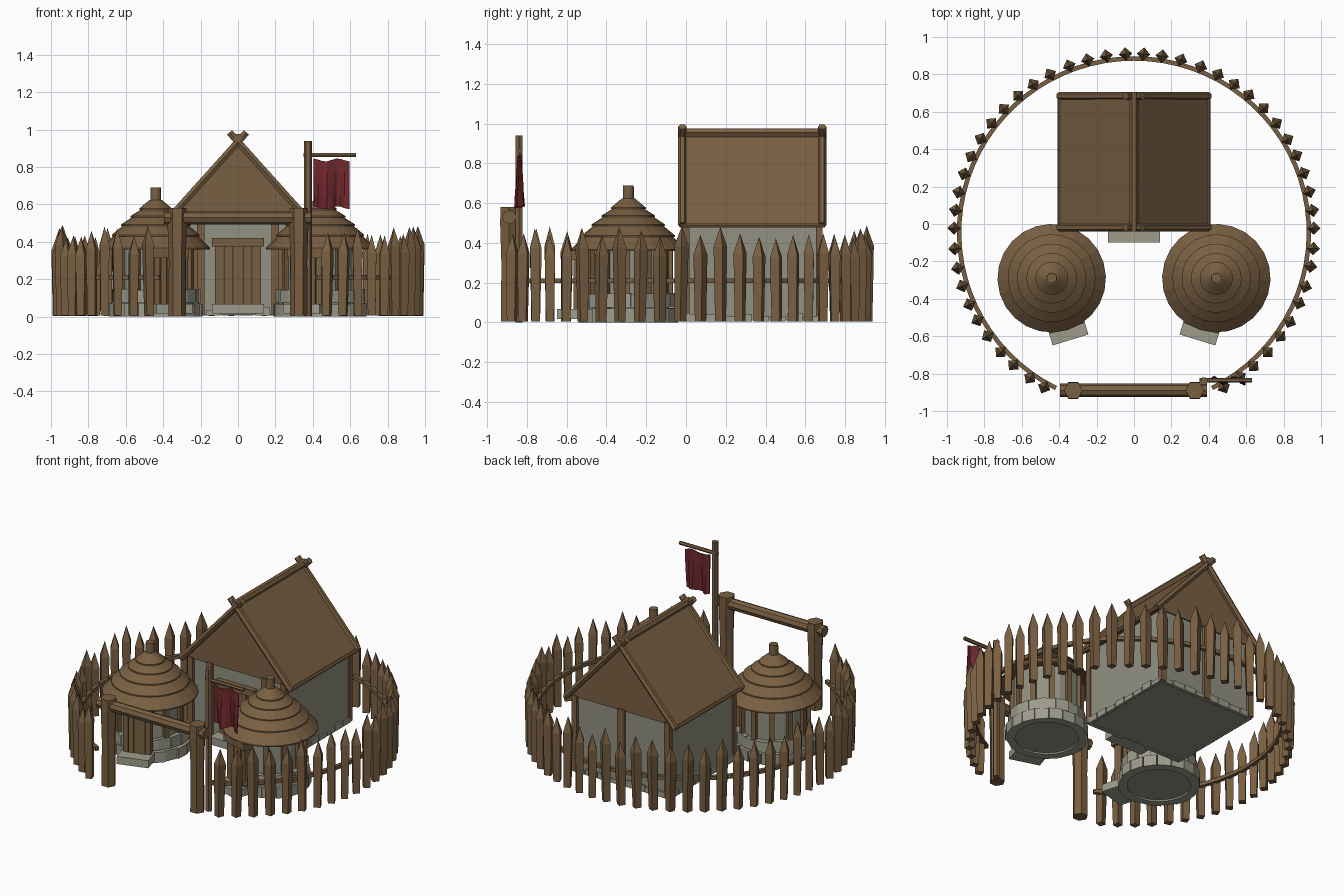
import bpy, bmesh, math, random
from mathutils import Matrix, Vector

if "Cube" in bpy.data.objects:
    bpy.data.objects.remove(bpy.data.objects["Cube"])

random.seed(4)


def material(name, rgb):
    m = bpy.data.materials.new(name)
    m.diffuse_color = (*rgb, 1)
    m.use_nodes = True
    m.node_tree.nodes["Principled BSDF"].inputs["Base Color"].default_value = m.diffuse_color
    return m


WOOD = material("brown wood", (0.19, 0.115, 0.054))
STONE = material("pale stone", (0.34, 0.335, 0.265))
WALL = material("grey plaster", (0.29, 0.285, 0.225))
RED = material("dark red cloth", (0.17, 0.022, 0.028))


def finish(bm, name, mat):
    bmesh.ops.recalc_face_normals(bm, faces=bm.faces)
    me = bpy.data.meshes.new(name)
    bm.to_mesh(me)
    bm.free()
    me.materials.append(mat)
    ob = bpy.data.objects.new(name, me)
    bpy.context.collection.objects.link(ob)
    return ob


def lathe(bm, profile, n, mat=Matrix()):
    """Closed turned solid from (radius, height) pairs."""
    rings = []
    for r, z in profile:
        if r == 0:
            rings.append([bm.verts.new(mat @ Vector((0, 0, z)))])
        else:
            rings.append([bm.verts.new(mat @ Vector((r * math.cos(math.tau * i / n),
                          r * math.sin(math.tau * i / n), z))) for i in range(n)])
    for a, b in zip(rings, rings[1:]):
        for i in range(n):
            j = (i + 1) % n
            if len(b) == 1:
                bm.faces.new((a[i], a[j], b[0]))
            else:
                bm.faces.new((a[i], a[j], b[j], b[i]))
    for ring in (rings[0], rings[-1]):
        if len(ring) > 2:
            bm.faces.new(ring)


def box(bm, lo, hi, mat=Matrix()):
    size = Vector(hi) - Vector(lo)
    mid = (Vector(hi) + Vector(lo)) / 2
    bmesh.ops.create_cube(bm, size=1, matrix=mat @ Matrix.Translation(mid) @ Matrix.Diagonal((*size, 1)))


def pole(bm, p, q, r, n=6):
    p, q = Vector(p), Vector(q)
    d = q - p
    m = Matrix.Translation(p) @ d.to_track_quat('Z', 'Y').to_matrix().to_4x4()
    lathe(bm, [(r, 0), (r, d.length)], n, m)


def prism(bm, outline, y0, y1):
    """Extrude an (x, z) outline along y."""
    a = [bm.verts.new((x, y0, z)) for x, z in outline]
    b = [bm.verts.new((x, y1, z)) for x, z in outline]
    bm.faces.new(a)
    bm.faces.new(b)
    for i in range(len(a)):
        j = (i + 1) % len(a)
        bm.faces.new((a[i], a[j], b[j], b[i]))


def spin(x, y, angle):
    return Matrix.Translation((x, y, 0)) @ Matrix.Rotation(angle, 4, 'Z')


# Palisade: pointed stakes and a thin rail, open at the front
CY, STEP = -0.045, math.radians(6.14)
bm = bmesh.new()
for k in range(50):
    a = math.pi / 2 + (k - 24.5) * STEP
    m = spin(0.962 * math.cos(a), CY + 0.955 * math.sin(a), a + random.uniform(-0.1, 0.1))
    m = m @ Matrix.Rotation(random.uniform(-0.02, 0.02), 4, 'X')
    top = random.uniform(0.42, 0.49)
    lathe(bm, [(0.029, 0.005), (0.036, top - 0.1), (0, top)], 4, m)
finish(bm, "palisade_stakes", WOOD)

bm = bmesh.new()
rows = []
for k in range(65):
    a = math.pi / 2 + (k / 64 - 0.5) * 50 * STEP
    c, s = math.cos(a), math.sin(a)
    rows.append([bm.verts.new(((0.935 + dr) * c, CY + (0.93 + dr) * s, 0.21 + dz))
                 for dr, dz in ((-0.012, -0.012), (0.012, -0.012), (0.012, 0.012), (-0.012, 0.012))])
for p, q in zip(rows, rows[1:]):
    for i in range(4):
        bm.faces.new((p[i], p[(i + 1) % 4], q[(i + 1) % 4], q[i]))
bm.faces.new(rows[0])
bm.faces.new(rows[-1])
finish(bm, "palisade_rail", WOOD)

# Gate: two thick posts and a crossbeam
bm = bmesh.new()
for s in (-1, 1):
    lathe(bm, [(0.047, 0.005), (0.045, 0.3), (0.052, 0.5), (0.05, 0.58)], 6, spin(s * 0.325, -0.89, 0))
finish(bm, "gate_posts", WOOD)
bm = bmesh.new()
pole(bm, (-0.395, -0.89, 0.53), (0.39, -0.89, 0.53), 0.036, 8)
finish(bm, "gate_beam", WOOD)

# Banner on its mast
bm = bmesh.new()
pole(bm, (0.375, -0.84, 0), (0.375, -0.84, 0.94), 0.021)
pole(bm, (0.35, -0.835, 0.865), (0.63, -0.835, 0.865), 0.012)
finish(bm, "banner_mast", WOOD)
bm = bmesh.new()
bmesh.ops.create_grid(bm, x_segments=8, y_segments=4, size=0.5)
for v in bm.verts:
    u, w = v.co.x, v.co.y
    v.co = (0.5 + u * 0.19, -0.838 + (0.006 + 0.018 * (0.5 - w)) * math.sin(u * 11 + w),
            0.71 + w * 0.255 + 0.008 * math.sin(u * 9))
banner = finish(bm, "banner_cloth", RED)
sol = banner.modifiers.new("thickness", 'SOLIDIFY')
sol.thickness = 0.008
sol.offset = 0

# Longhouse walls and foundation course
bm = bmesh.new()
box(bm, (-0.35, 0, 0.01), (0.35, 0.67, 0.51))
finish(bm, "longhouse_walls", WALL)
bm = bmesh.new()
for k in range(8):
    for y in (0, 0.67):
        if y or k not in (3, 4):
            x = -0.35 + k * 0.0875
            box(bm, (x + 0.003, y - 0.012, 0.005), (x + 0.084, y + 0.012, random.uniform(0.03, 0.05)))
    for x in (-0.35, 0.35):
        y = k * 0.084
        box(bm, (x - 0.01, y + 0.003, 0.005), (x + 0.01, y + 0.081, random.uniform(0.03, 0.05)))
finish(bm, "longhouse_foundation", STONE)

# Longhouse timber frame, gables and roof
bm = bmesh.new()
for y in (0, 0.67):
    for x in (-0.34, -0.2, 0.2, 0.34):
        if y == 0 or abs(x) > 0.3:
            box(bm, (x - 0.02, y - 0.017, 0.01), (x + 0.02, y + 0.017, 0.51))
box(bm, (-0.025, 0.65, 0.01), (0.025, 0.687, 0.51))
finish(bm, "longhouse_posts", WOOD)
bm = bmesh.new()
prism(bm, [(-0.37, 0.5), (0.37, 0.5), (0, 0.93)], -0.008, 0.678)
finish(bm, "longhouse_gables", WOOD)
bm = bmesh.new()
for s in (-1, 1):
    prism(bm, [(0, 0.945), (s * 0.405, 0.49), (s * 0.39, 0.48), (0, 0.92)], -0.02, 0.69)
finish(bm, "longhouse_roof", WOOD)
bm = bmesh.new()
for y in (-0.018, 0.685):
    for s in (-1, 1):
        pole(bm, (-s * 0.045, y, 0.985), (s * 0.4, y, 0.49), 0.021)
pole(bm, (0, -0.04, 0.955), (0, 0.705, 0.955), 0.024)
for s in (-1, 1):
    pole(bm, (s * 0.397, -0.03, 0.49), (s * 0.397, 0.7, 0.49), 0.013)
finish(bm, "longhouse_rafters", WOOD)


def door(name, mat, y, half, top):
    """Plank door with frame and stone step, facing -y in its own frame."""
    bm = bmesh.new()
    n, w = 5, half * 1.8 / 5
    for i in range(n):
        x = -half * 0.9 + i * w
        box(bm, (x + 0.002, y - 0.018 - 0.003 * (i % 2), 0.05), (x + w - 0.002, y + 0.03, top - 0.03), mat)
    box(bm, (-half, y - 0.035, top - 0.045), (half, y + 0.03, top), mat)
    finish(bm, name + "_door", WOOD)
    bm = bmesh.new()
    box(bm, (-half, y - 0.1, 0.018), (half, y + 0.02, 0.068), mat)
    finish(bm, name + "_step", STONE)


door("longhouse", Matrix(), 0, 0.14, 0.42)

# Two round huts with tiered roofs
for side, s in (("left", -1), ("right", 1)):
    x, y = s * 0.44, -0.29
    turn = -s * math.radians(17)
    base = spin(x, y, turn)
    bm = bmesh.new()
    lathe(bm, [(0.205, 0.01), (0.205, 0.42)], 20, base)
    finish(bm, side + "_hut_wall", WALL)

    # two courses of stone blocks
    bm = bmesh.new()
    for course, z in enumerate((0.0, 0.075)):
        for k in range(18):
            m = base @ Matrix.Rotation((k + course / 2) * math.tau / 18, 4, 'Z')
            r = 0.243 - course * 0.012 + random.uniform(-0.006, 0.006)
            h = 0.0405
            box(bm, (0.19, -h, z), (r, h, z + 0.073 + random.uniform(-0.006, 0)), m)
    finish(bm, side + "_hut_base", STONE)

    bm = bmesh.new()
    for k in range(12):
        a = (k + 0.5) * math.tau / 12
        box(bm, (0.19, -0.016, 0.13), (0.224, 0.016, 0.42), base @ Matrix.Rotation(a, 4, 'Z'))
    finish(bm, side + "_hut_posts", WOOD)

    tiers = [(0.29, 0.36), (0.235, 0.43), (0.185, 0.485), (0.135, 0.53), (0.088, 0.57)]
    prof = [(0.19, 0.39)]
    for (r, z), nxt in zip(tiers, tiers[1:] + [(0.045, 0.62)]):
        prof += [(r, z), (r, z + 0.008), (nxt[0] - 0.012, nxt[1] + 0.004)]
    prof += [(0.028, 0.625), (0.027, 0.69)]
    bm = bmesh.new()
    lathe(bm, prof, 24, base)
    finish(bm, side + "_hut_roof", WOOD)

    door(side + "_hut", spin(x, y, -s * math.radians(17)), -0.245, 0.1, 0.36)
